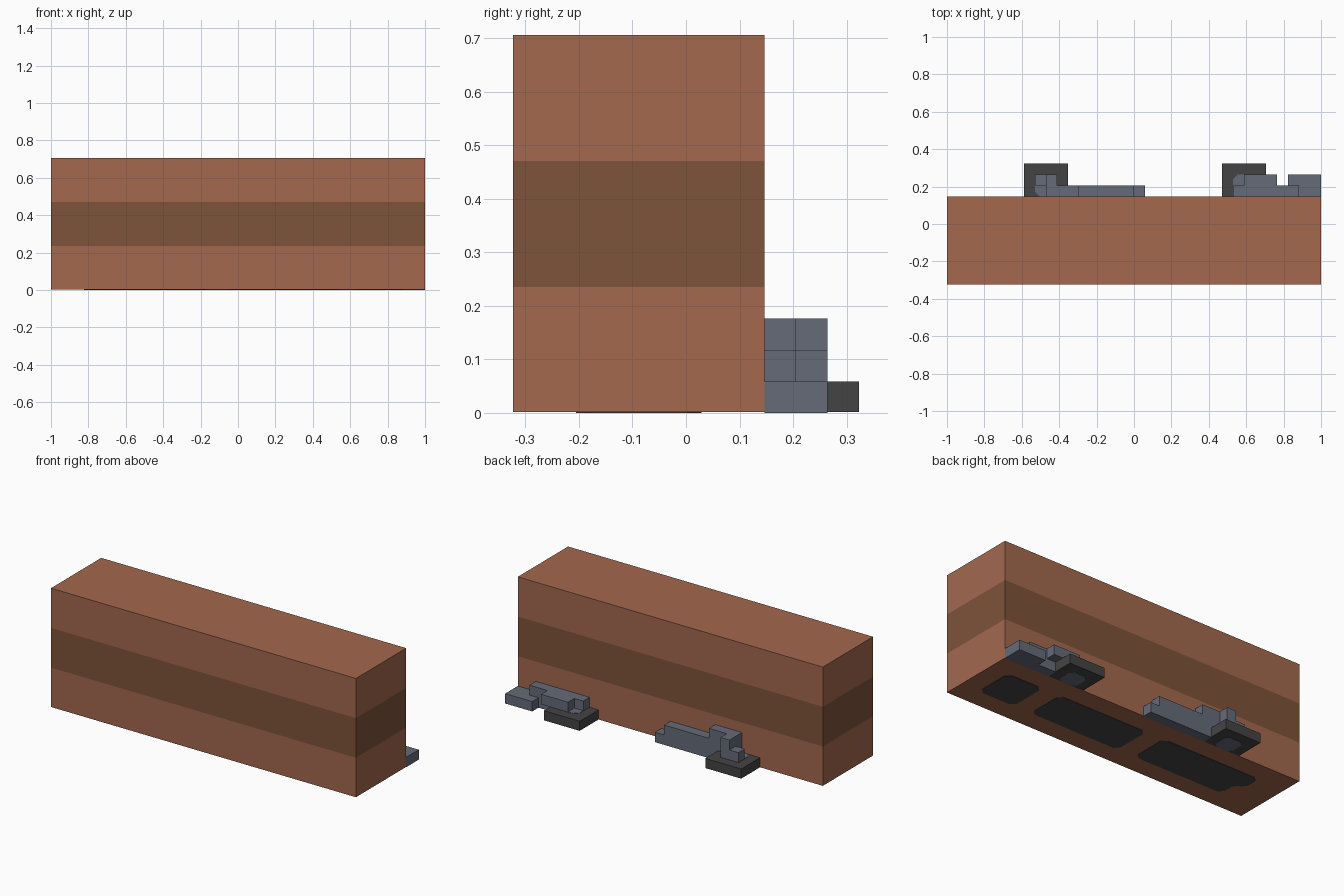
import bpy
import bmesh
from mathutils import Vector

if "Cube" in bpy.data.objects:
    bpy.data.objects.remove(bpy.data.objects["Cube"])

U = 2 / 34          # one grid block
EPS = 0.03          # height of painted plates, in blocks


def material(name, hex_code):
    srgb = [int(hex_code[i:i + 2], 16) / 255 for i in (0, 2, 4)]
    lin = [c / 12.92 if c <= 0.04045 else ((c + 0.055) / 1.055) ** 2.4 for c in srgb]
    m = bpy.data.materials.new(name)
    m.use_nodes = True
    m.diffuse_color = (*lin, 1)
    m.node_tree.nodes["Principled BSDF"].inputs["Base Color"].default_value = (*lin, 1)
    return m


CLAY = material("clay brown", "A3684E")
BAND = material("dark brown band", "7E533A")
STONE = material("slate grey", "656B79")
DARK = material("charcoal", "444444")


def place(p):
    """Block coordinates to model space."""
    return Vector(((p[0] - 17) * U, (p[1] - 5.5) * U, p[2] * U))


def prism(name, outline, lo, hi, axis, *mats):
    """Extrude an outline along 'y' (outline in x, z) or 'z' (outline in x, y)."""
    def point(a, b, c):
        return place((a, c, b) if axis == "y" else (a, b, c))
    bm = bmesh.new()
    face = bm.faces.new([bm.verts.new(point(a, b, lo)) for a, b in outline])
    top = bmesh.ops.extrude_face_region(bm, geom=[face])["geom"]
    shift = point(0, 0, hi) - point(0, 0, lo)
    bmesh.ops.translate(bm, vec=shift, verts=[v for v in top if isinstance(v, bmesh.types.BMVert)])
    bmesh.ops.recalc_face_normals(bm, faces=bm.faces)
    mesh = bpy.data.meshes.new(name)
    bm.to_mesh(mesh)
    bm.free()
    for m in mats:
        mesh.materials.append(m)
    obj = bpy.data.objects.new(name, mesh)
    bpy.context.collection.objects.link(obj)
    return obj


def rect(x0, y0, x1, y1):
    return [(x0, y0), (x1, y0), (x1, y1), (x0, y1)]


def soften(outline, c=0.45):
    """Cut each corner of an outline."""
    out = []
    for i, p in enumerate(outline):
        p = Vector(p)
        for q in (outline[i - 1], outline[(i + 1) % len(outline)]):
            out.append(tuple(p + (Vector(q) - p).normalized() * c))
    return out


# Main block with a darker middle band
body = prism("wall_block", rect(0, 0, 34, 8), EPS, 12, "z", CLAY, BAND)
bm = bmesh.new()
bm.from_mesh(body.data)
for z in (4, 8):
    bmesh.ops.bisect_plane(bm, geom=bm.verts[:] + bm.edges[:] + bm.faces[:],
                           plane_co=(0, 0, z * U), plane_no=(0, 0, 1))
for f in bm.faces:
    f.material_index = int(4 * U < f.calc_center_median().z < 8 * U)
bm.to_mesh(body.data)
bm.free()

# Dark patches on the underside
patches = {
    "underside_patch_left": rect(28, 2, 32, 6),
    "underside_patch_middle": rect(16, 2, 26, 6),
    "underside_patch_right": [(4, 2), (14, 2), (14, 6), (3, 6), (3, 4), (4, 4)],
}
for name, outline in patches.items():
    prism(name, soften(outline), 0, 2 * EPS, "z", DARK)

# Dark trays behind the block, each with a grey core
for side, x in (("left", 25), ("right", 7)):
    prism(f"tray_{side}", rect(x, 8, x + 4, 11), EPS, 1, "z", DARK)
    prism(f"tray_core_{side}", soften(rect(x + 1, 8, x + 3, 10)), 0, 1 + EPS, "z", STONE)

# Left rubble: long stepped row, low end block and raised front block
prism("rubble_row_left", [(26, 1), (29, 1), (29, 0), (34, 0), (34, 1), (32, 1), (32, 2), (26, 2)],
      8, 9, "y", STONE)
prism("rubble_end_left", rect(31, 0, 34, 1), 9, 10, "y", STONE)
prism("rubble_front_left", rect(27, 1, 30, 2), 9, 10, "y", STONE)

# Right rubble: stepped row and small stepped column
prism("rubble_row_right", [(9, 1), (11, 1), (11, 0), (18, 0), (18, 1), (17, 1), (17, 2),
                           (12, 2), (12, 3), (9, 3)], 8, 9, "y", STONE)
prism("rubble_column_right", [(8, 1), (10, 1), (10, 3), (9, 3), (9, 2), (8, 2)], 9, 10, "y", STONE)
